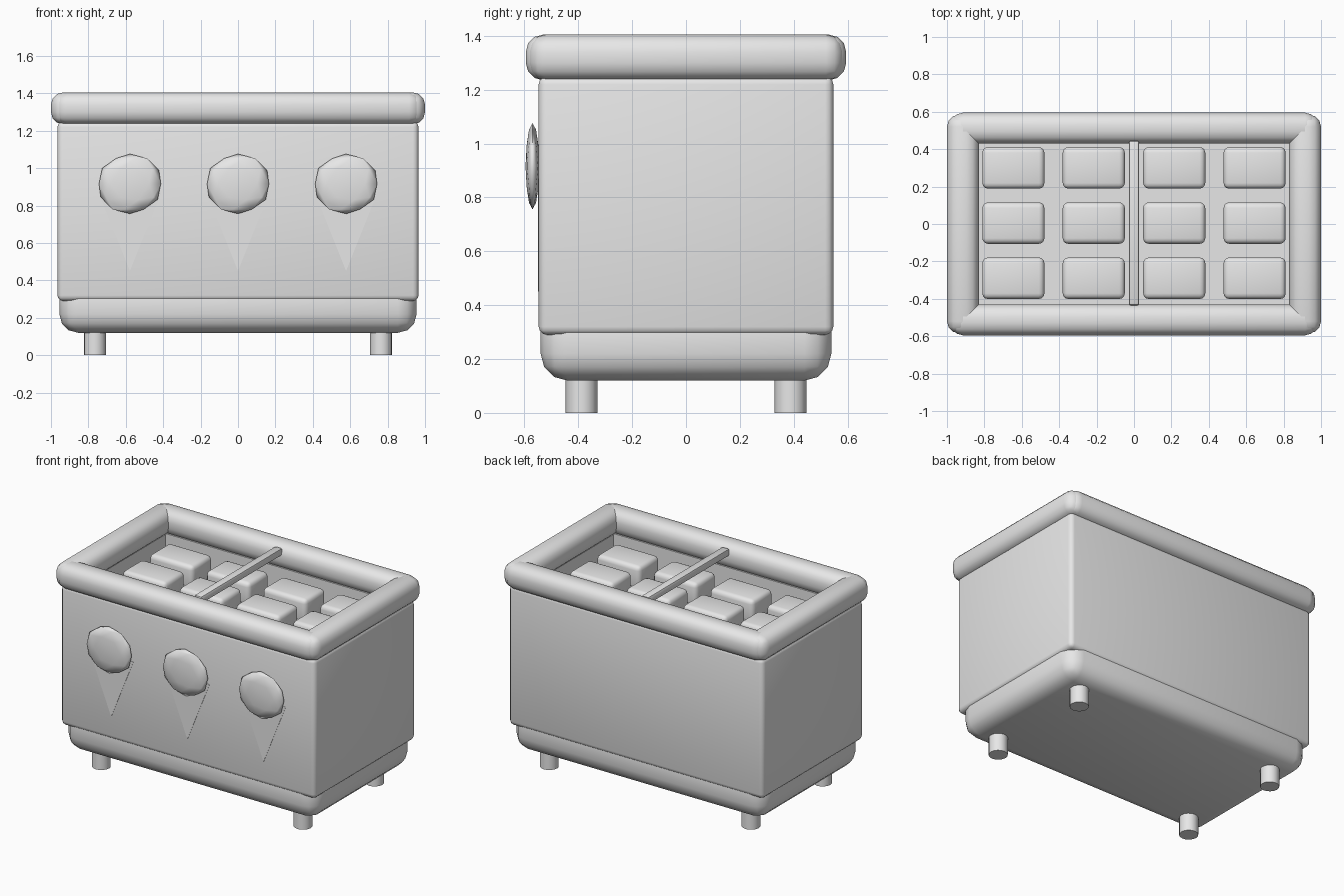
import bpy
import bmesh
from mathutils import Matrix, Vector

cube = bpy.data.objects.get("Cube")
if cube:
    bpy.data.objects.remove(cube, do_unlink=True)

grey = bpy.data.materials.new("light_grey")
grey.use_nodes = True
grey.diffuse_color = (0.8, 0.8, 0.8, 1)
grey.node_tree.nodes["Principled BSDF"].inputs["Base Color"].default_value = (0.8, 0.8, 0.8, 1)


def finish(name, bm, angle=0.7):
    """Turn a bmesh into a named, smooth-shaded object."""
    bmesh.ops.recalc_face_normals(bm, faces=bm.faces)
    mesh = bpy.data.meshes.new(name)
    bm.to_mesh(mesh)
    bm.free()
    mesh.materials.append(grey)
    obj = bpy.data.objects.new(name, mesh)
    bpy.context.collection.objects.link(obj)
    bpy.ops.object.select_all(action='DESELECT')
    obj.select_set(True)
    bpy.context.view_layer.objects.active = obj
    bpy.ops.object.shade_smooth_by_angle(angle=angle)
    return obj


def rounded_box(low, high, radius, segments=3):
    """Box between two corners with rounded edges."""
    low, high = Vector(low), Vector(high)
    bm = bmesh.new()
    size = high - low
    bmesh.ops.create_cube(bm, size=1, matrix=Matrix.Translation((low + high) / 2)
                          @ Matrix.Diagonal((*size, 1)))
    bmesh.ops.bevel(bm, geom=bm.edges[:], offset=radius, segments=segments,
                    profile=0.5, affect='EDGES')
    return bm


# Cabinet with an open well in the top
bm = rounded_box((-0.965, -0.547, 0.29), (0.965, 0.547, 1.25), 0.03)
top = max(bm.faces, key=lambda f: f.calc_center_median().z + f.calc_area())
bmesh.ops.inset_region(bm, faces=[top], thickness=0.1)
well = bmesh.ops.extrude_face_region(bm, geom=[top])
floor = [v for v in well["geom"] if isinstance(v, bmesh.types.BMVert)]
bmesh.ops.translate(bm, verts=floor, vec=(0, 0, -0.17))
if top.is_valid:
    bmesh.ops.delete(bm, geom=[top], context='FACES')
finish("cabinet", bm)

# Rounded plinth
finish("plinth", rounded_box((-0.955, -0.54, 0.12), (0.955, 0.54, 0.41), 0.1))

# Padded rim: long bars front and back, short bars at the sides
for s, name in ((-1, "front"), (1, "back")):
    y = sorted((s * 0.43, s * 0.595))
    finish(name + "_rim", rounded_box((-0.98, y[0], 1.235), (0.98, y[1], 1.405), 0.065))
for s, name in ((-1, "right"), (1, "left")):
    x = sorted((s * 0.83, s))
    finish(name + "_rim", rounded_box((x[0], -0.585, 1.235), (x[1], 0.585, 1.405), 0.065))

# Divider rail across the opening
finish("divider_rail", rounded_box((-0.028, -0.435, 1.34), (0.028, 0.445, 1.39), 0.012, 2))

# Tubs in the well
for col in range(4):
    for row in range(3):
        x, y = (col - 1.5) * 0.43, (row - 1) * 0.295 + 0.005
        finish("tub", rounded_box((x - 0.166, y - 0.111, 1.04),
                                  (x + 0.166, y + 0.111, 1.22), 0.03))

# Feet
for sx in (-1, 1):
    for sy in (-1, 1):
        bm = bmesh.new()
        bmesh.ops.create_cone(bm, cap_ends=True, segments=16, radius1=0.059, radius2=0.059,
                              depth=0.16, matrix=Matrix.Translation((sx * 0.765, sy * 0.388, 0.08)))
        finish("foot", bm)

# Ice cream emblems on the front: flat cone plate and flattened scoop
for x in (-0.578, 0, 0.578):
    bm = bmesh.new()
    face = bm.faces.new([bm.verts.new(p) for p in (
        (x, -0.546, 0.45), (x + 0.168, -0.546, 0.87), (x - 0.168, -0.546, 0.87))])
    plate = bmesh.ops.extrude_face_region(bm, geom=[face])
    bmesh.ops.translate(bm, vec=(0, -0.003, 0),
                        verts=[v for v in plate["geom"] if isinstance(v, bmesh.types.BMVert)])
    finish("cone_plate", bm)
    bm = bmesh.new()
    bmesh.ops.create_icosphere(bm, subdivisions=2, radius=1,
                               matrix=Matrix.Translation((x, -0.57, 0.916))
                               @ Matrix.Diagonal((0.174, 0.026, 0.16, 1)))
    finish("scoop", bm, 1.2)
